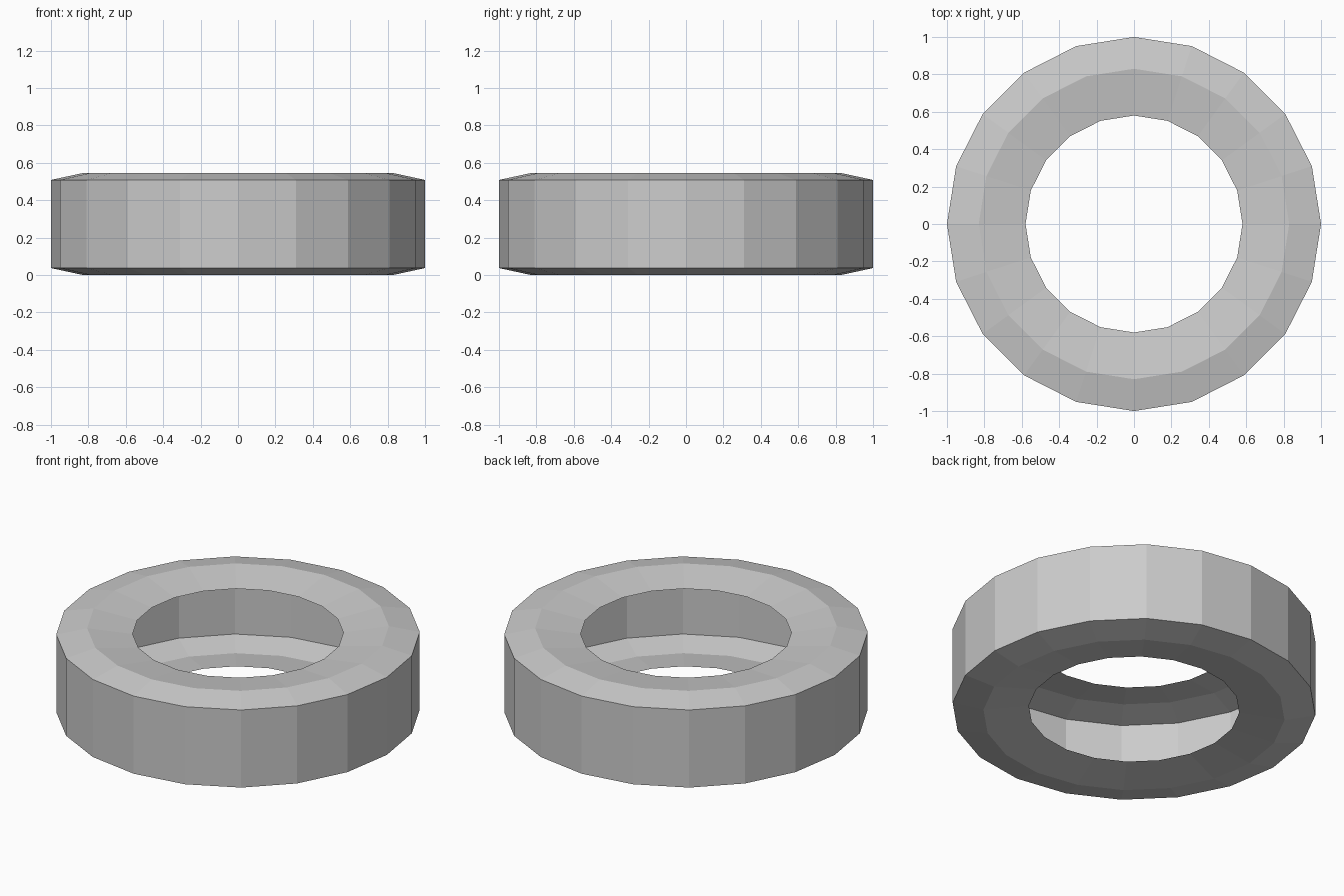
import bpy, bmesh
from math import cos, sin, tau

if "Cube" in bpy.data.objects:
    bpy.data.objects.remove(bpy.data.objects["Cube"])

SIDES = 20
# Open tyre cross-section (radius, z): top bead, shoulder, tread, lower bead
PROFILE = [(0.58, 0.508), (0.83, 0.545), (1.0, 0.508),
           (1.0, 0.037), (0.83, 0.0), (0.58, 0.037)]

# Hollow tyre shell: sweep the profile around z
bm = bmesh.new()
rings = [[bm.verts.new((r * cos(tau * i / SIDES), r * sin(tau * i / SIDES), z))
          for i in range(SIDES)] for r, z in PROFILE]
for upper, lower in zip(rings, rings[1:]):
    for i in range(SIDES):
        j = (i + 1) % SIDES
        bm.faces.new((upper[i], lower[i], lower[j], upper[j]))

mesh = bpy.data.meshes.new("tyre")
bm.to_mesh(mesh)
bm.free()
tyre = bpy.data.objects.new("tyre", mesh)
bpy.context.collection.objects.link(tyre)
